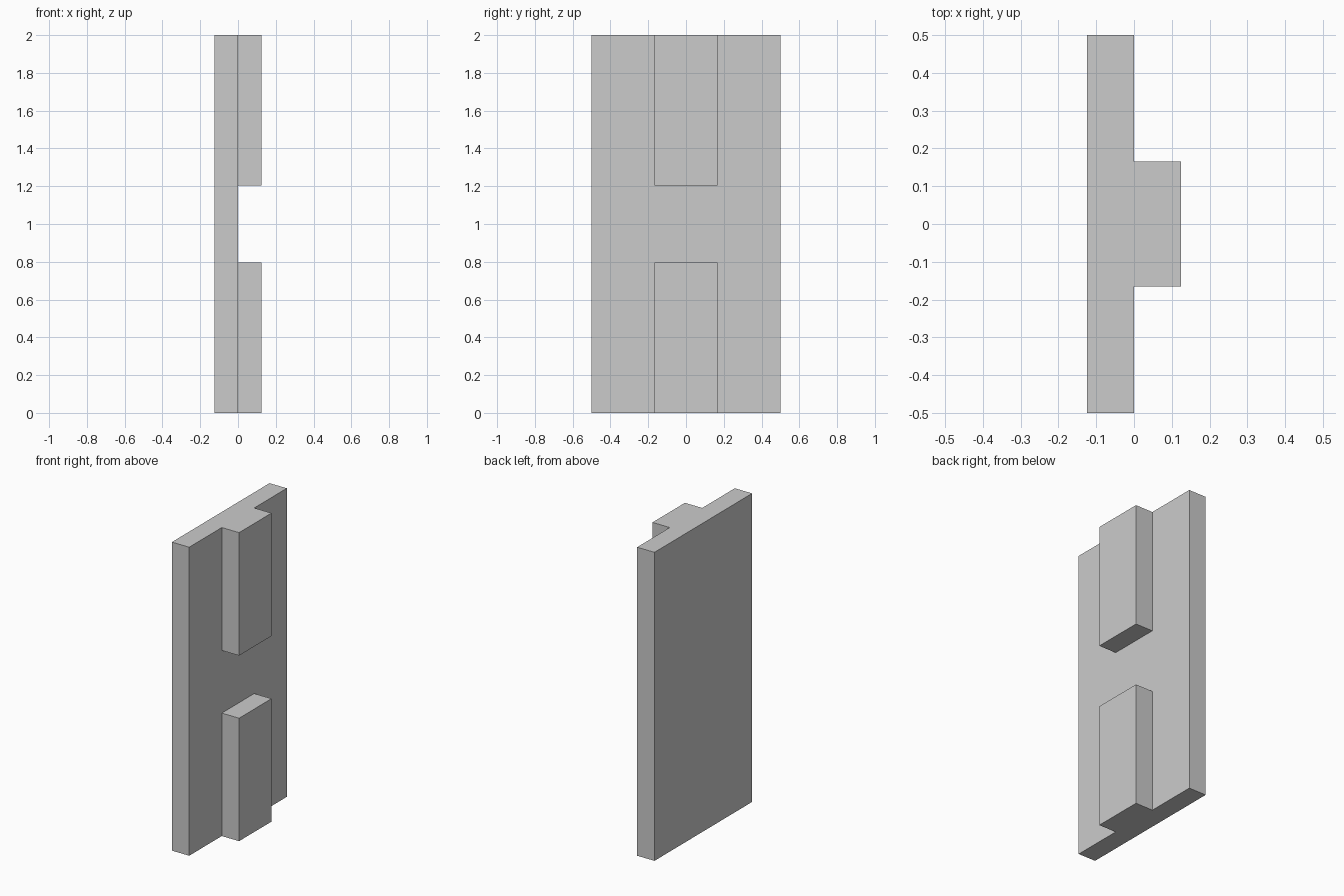
import bpy, bmesh
from mathutils import Matrix, Vector

if "Cube" in bpy.data.objects:
    bpy.data.objects.remove(bpy.data.objects["Cube"])

HALF_T = 0.124      # half of the overall thickness
RAIL_Y = 0.166      # half width of the raised rails
GAP = (0.797, 1.203)  # open band between the rails

bm = bmesh.new()

# Back plate
bmesh.ops.create_cube(bm, size=1, matrix=Matrix.Translation((-HALF_T / 2, 0, 1))
                      @ Matrix.Diagonal((HALF_T, 1, 2, 1)))

# Cut lines that outline the rails on the plate
cuts = [((0, s * RAIL_Y, 0), (0, 1, 0)) for s in (-1, 1)]
cuts += [((0, 0, z), (0, 0, 1)) for z in GAP]
for co, no in cuts:
    bmesh.ops.bisect_plane(bm, geom=bm.verts[:] + bm.edges[:] + bm.faces[:],
                           plane_co=co, plane_no=no)

# Upper and lower rails raised from the plate
rails = []
for f in bm.faces:
    c = f.calc_center_median()
    if c.x > -0.01 and abs(c.y) < 0.1 and abs(c.z - 1) > 0.25:
        rails.append(f)
raised = bmesh.ops.extrude_discrete_faces(bm, faces=rails)["faces"]
bmesh.ops.translate(bm, vec=Vector((HALF_T, 0, 0)),
                    verts=list({v for f in raised for v in f.verts}))

# Merge coplanar faces
bmesh.ops.dissolve_limit(bm, angle_limit=0.01, verts=bm.verts[:], edges=bm.edges[:])
bmesh.ops.recalc_face_normals(bm, faces=bm.faces[:])

mesh = bpy.data.meshes.new("railed_panel")
bm.to_mesh(mesh)
bm.free()
bpy.context.collection.objects.link(bpy.data.objects.new("railed_panel", mesh))
